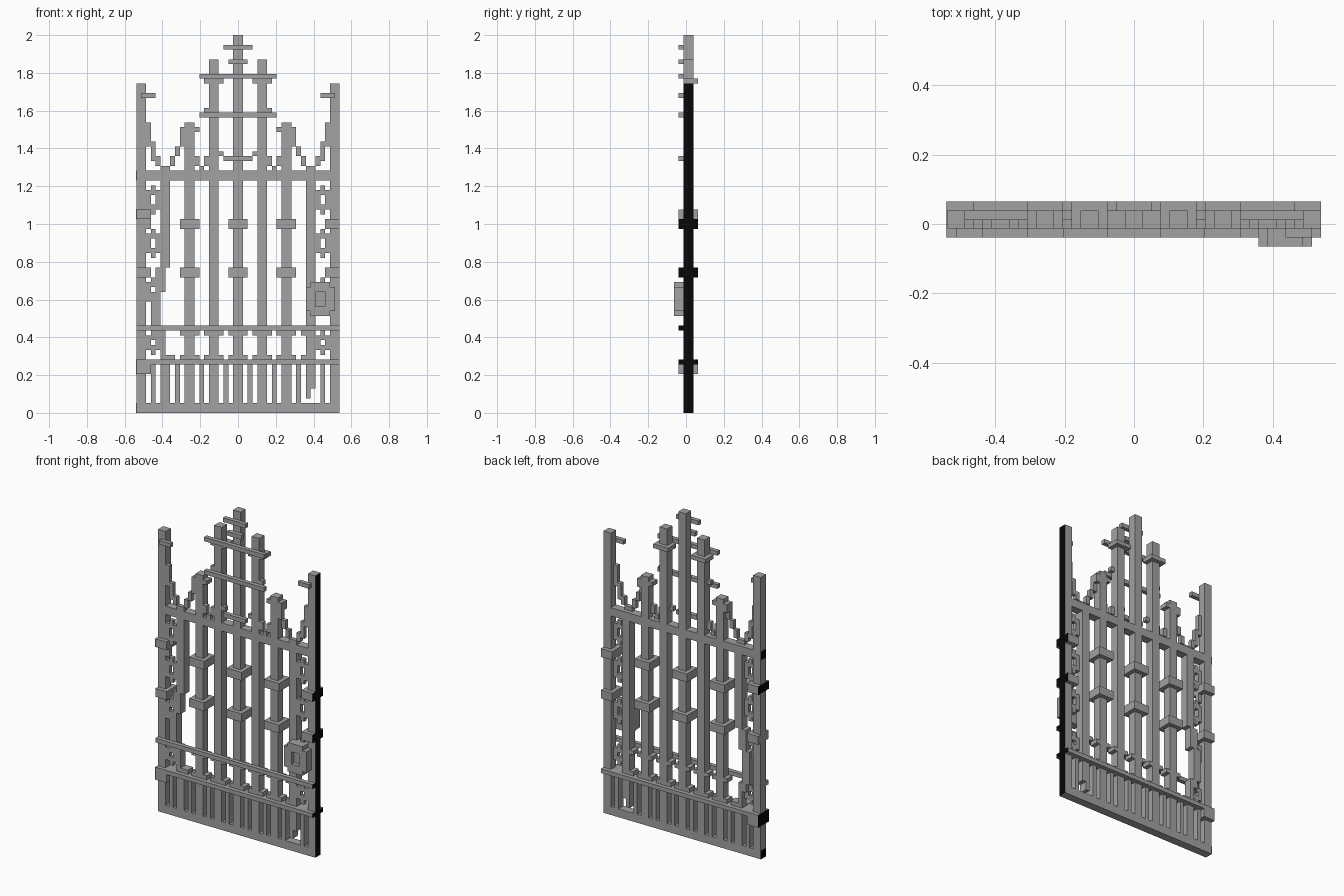
import bpy
import bmesh

V = 2 / 78          # one block of the grid the gate is built on
HALF, BACK = 21, 2.5

if "Cube" in bpy.data.objects:
    bpy.data.objects.remove(bpy.data.objects["Cube"])


def material(name, level):
    m = bpy.data.materials.new(name)
    m.use_nodes = True
    colour = (level, level, level, 1)
    m.diffuse_color = colour
    m.node_tree.nodes["Principled BSDF"].inputs["Base Color"].default_value = colour
    return m


IRON = material("iron grey", 0.36)
BLACK = material("black", 0.002)


def part(name, boxes, depth=(2, 4), mirror=False, thin_black=False):
    """One object from boxes (x0, x1, z0, z1) in blocks, all with the same depth."""
    boxes = list(boxes)
    if mirror:
        boxes += [(-b, -a, c, d) for a, b, c, d in boxes]
    bm = bmesh.new()
    for x0, x1, z0, z1 in boxes:
        cube = bmesh.ops.create_cube(bm, size=1)
        for v in cube["verts"]:
            v.co.x = (x1 if v.co.x > 0 else x0) * V
            v.co.y = ((depth[1] if v.co.y > 0 else depth[0]) - BACK) * V
            v.co.z = (z1 if v.co.z > 0 else z0) * V
    # the outermost faces on the left end are black
    for f in bm.faces:
        outer = f.calc_center_median().x > (HALF - 0.01) * V
        f.material_index = 1 if outer or thin_black else 0
    mesh = bpy.data.meshes.new(name)
    bm.to_mesh(mesh)
    bm.free()
    mesh.materials.append(IRON)
    mesh.materials.append(BLACK)
    obj = bpy.data.objects.new(name, mesh)
    bpy.context.collection.objects.link(obj)
    return obj


def around(centres, reach, z0, z1):
    return [(c - reach, c + reach, z0, z1) for c in centres]


FRONT, FULL, THIN = (1, 2), (1, 5), (2, 3)

# Uprights
part("end_posts", [(19, 21, 0, 68)], mirror=True)
part("centre_bar", [(-1, 1, 0, 78)])
part("tall_bars", [(4, 6, 0, 73)], mirror=True)
part("short_bars", [(9, 11, 0, 60)], mirror=True)
part("left_inner_bar", [(14, 16, 5, 49), (14, 15, 3, 5)])
part("right_bent_bar", [(-16, -14, 30, 49), (-17, -15, 25, 30), (-18, -16, 17, 25),
                        (-17, -15, 15, 17), (-16, -15, 11, 15), (-16, -14, 0, 11)])

# Rails
part("base_rail", [(-21, 21, 0, 2)])
part("top_rail", [(-21, 21, 48, 50)])
part("lower_rail", [(-21, 21, 10, 11)], FULL)
part("middle_rail", [(-21, 21, 17, 18)], FRONT)

# Short pickets between the uprights
part("pickets", [(x, x + 1, 2, 10) for x in range(2, 18, 5)], mirror=True)

# Collars where the bars meet the lower rails
collars = [b for z in (11, 16) for b in around((-10, -5, 0, 5, 10), 2, z, z + 1)]
collars += [(13, 16, 11, 12), (13, 16, 16, 17), (-16, -13, 11, 12)]
part("bar_collars", collars)

# Thick clamps on the bars and posts
part("bar_clamps", [b for z in (28, 38) for b in around((-10, 0, 10), 2, z, z + 2)], FULL)
part("left_post_clamps", [(18, 21, 28, 30), (18, 21, 38, 40)], FULL)
part("right_post_clamps", [(-21, -18, z, z + 2) for z in (8, 28, 40)], FULL)


# Openwork rings between the end posts and inner bars
def ring(z0, z1):
    return [(16, 17, z0, z1), (18, 19, z0, z1), (17, 18, z0 - 1, z0 + 1),
            (17, 18, z1 - 1, z1 + 1)]


part("upper_rings", ring(42, 46) + ring(33, 37), THIN, mirror=True)
part("lower_rings", ring(13, 16), THIN, mirror=True)
part("left_lock_ring", ring(23, 27), THIN)
part("right_broken_ring", [(-19, -18, 23, 27), (-18, -17, 26, 28), (-19, -18, 38, 40)], THIN)

# Lock box with a recessed plate
part("lock_back", [(14, 20, 21, 26), (15, 19, 20, 27)], FRONT)
part("lock_frame", [(14, 16, 21, 26), (18, 20, 21, 26), (15, 19, 20, 22), (15, 19, 25, 27)],
     (0, 1))

# Stepped scrolls sweeping along the top rail
part("scroll_steps", [(18, 19, 55, 60), (17, 18, 52, 56), (16, 17, 51, 53), (14, 16, 50, 51),
                      (13, 14, 51, 53), (12, 13, 53, 55), (11, 12, 55, 57),
                      (8, 9, 51, 53), (7, 8, 50, 51), (6, 7, 51, 53)], THIN, mirror=True)
part("centre_scroll", [(-3, 3, 52, 53)], FRONT)
part("centre_scroll_tips", [(3, 4, 53, 54), (6, 7, 62, 63)], THIN, mirror=True)

# Cross pieces on the crown
part("crown_rails", [(-8, 8, 61, 62), (-8, 8, 69, 70)], FRONT)
part("tall_bar_caps", [(3, 7, 68, 69)], (2, 5), mirror=True)
part("centre_crosses", [(-2, 2, 72, 73), (-3, 3, 75, 76)], FRONT)
part("short_bar_crosses", [(8, 12, 58, 59), (11, 12, 57, 58)], mirror=True)
part("post_crosses", [(17, 20, 65, 66)], FRONT, mirror=True)

# Black end plates on the right end
edge = (-21.05, -21)
part("right_end_plates", [(*edge, 0, 2), (*edge, 48, 50)], thin_black=True)
part("right_clamp_plates", [(*edge, 8, 11), (*edge, 40, 42)], FULL, thin_black=True)
